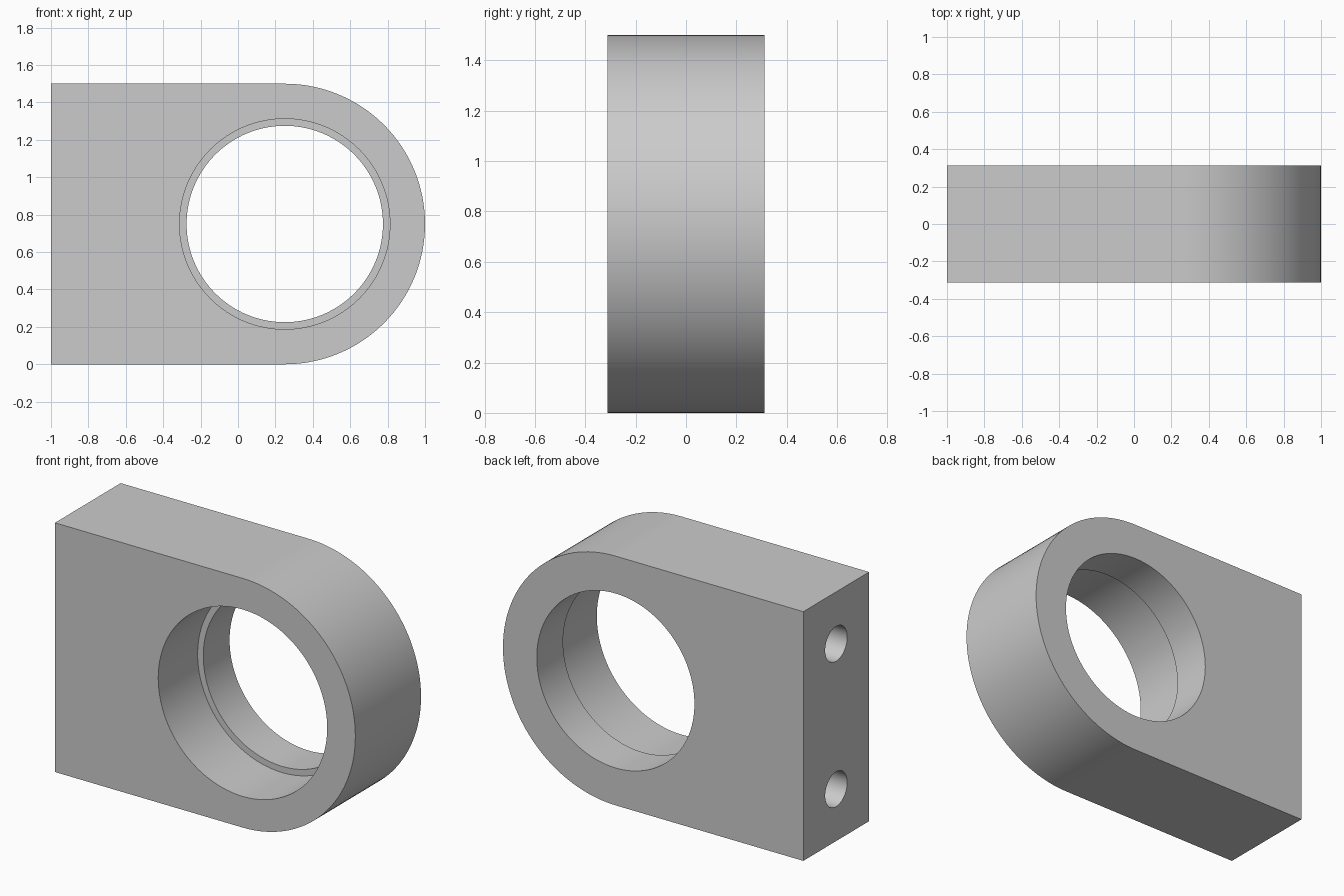
import bpy
import bmesh
import math
from mathutils import Matrix, Vector

cube = bpy.data.objects.get("Cube")
if cube:
    bpy.data.objects.remove(cube, do_unlink=True)

HALF = 0.3125                # half thickness
RADIUS = 0.75                # rounded end
CENTRE = Vector((0.25, 0, RADIUS))

grey = bpy.data.materials.new("plain_grey")
grey.use_nodes = True
colour = (0.6, 0.6, 0.6, 1)
grey.diffuse_color = colour
grey.node_tree.nodes["Principled BSDF"].inputs["Base Color"].default_value = colour


def add_object(name, bm):
    bmesh.ops.recalc_face_normals(bm, faces=bm.faces)
    mesh = bpy.data.meshes.new(name)
    bm.to_mesh(mesh)
    bm.free()
    mesh.materials.append(grey)
    obj = bpy.data.objects.new(name, mesh)
    bpy.context.collection.objects.link(obj)
    return obj


def cylinder_cutter(name, start, end, radius, segments):
    """Cylinder running between two points."""
    axis = end - start
    bm = bmesh.new()
    turn = axis.to_track_quat('Z', 'Y').to_matrix().to_4x4()
    bmesh.ops.create_cone(bm, cap_ends=True, segments=segments,
                          radius1=radius, radius2=radius, depth=axis.length,
                          matrix=Matrix.Translation((start + end) / 2) @ turn)
    obj = add_object(name, bm)
    obj.hide_render = True
    return obj


# Block with one full-round end, extruded through its thickness
bm = bmesh.new()
steps = 64
outline = [(-1, 2 * RADIUS), (-1, 0)]
for i in range(steps + 1):
    a = -math.pi / 2 + math.pi * i / steps
    outline.append((CENTRE.x + RADIUS * math.cos(a), CENTRE.z + RADIUS * math.sin(a)))
face = bm.faces.new([bm.verts.new((x, -HALF, z)) for x, z in outline])
side = bmesh.ops.extrude_face_region(bm, geom=[face])
moved = [v for v in side["geom"] if isinstance(v, bmesh.types.BMVert)]
bmesh.ops.translate(bm, verts=moved, vec=(0, 2 * HALF, 0))
body = add_object("bearing_block", bm)

# Through bore, wider front counterbore and two blind holes in the flat end
cutters = [
    cylinder_cutter("bore_cutter", CENTRE + Vector((0, -0.5, 0)),
                    CENTRE + Vector((0, 0.5, 0)), 0.525, 128),
    cylinder_cutter("counterbore_cutter", CENTRE + Vector((0, -0.5, 0)),
                    CENTRE + Vector((0, 0.0625, 0)), 0.5625, 128),
]
for label, z in (("lower", 0.3125), ("upper", 1.1875)):
    cutters.append(cylinder_cutter(label + "_hole_cutter", Vector((-1.1, 0, z)),
                                   Vector((-0.5, 0, z)), 0.105, 48))

bpy.ops.object.select_all(action='DESELECT')
body.select_set(True)
bpy.context.view_layer.objects.active = body
for cutter in cutters:
    mod = body.modifiers.new(cutter.name, 'BOOLEAN')
    mod.operation = 'DIFFERENCE'
    mod.solver = 'EXACT'
    mod.object = cutter
    bpy.ops.object.modifier_apply(modifier=mod.name)
    bpy.data.objects.remove(cutter, do_unlink=True)

# Smooth curved walls, crisp rims and flat faces
bpy.ops.object.shade_smooth_by_angle(angle=math.radians(30))
weighted = body.modifiers.new("weighted_normals", 'WEIGHTED_NORMAL')
weighted.keep_sharp = True
